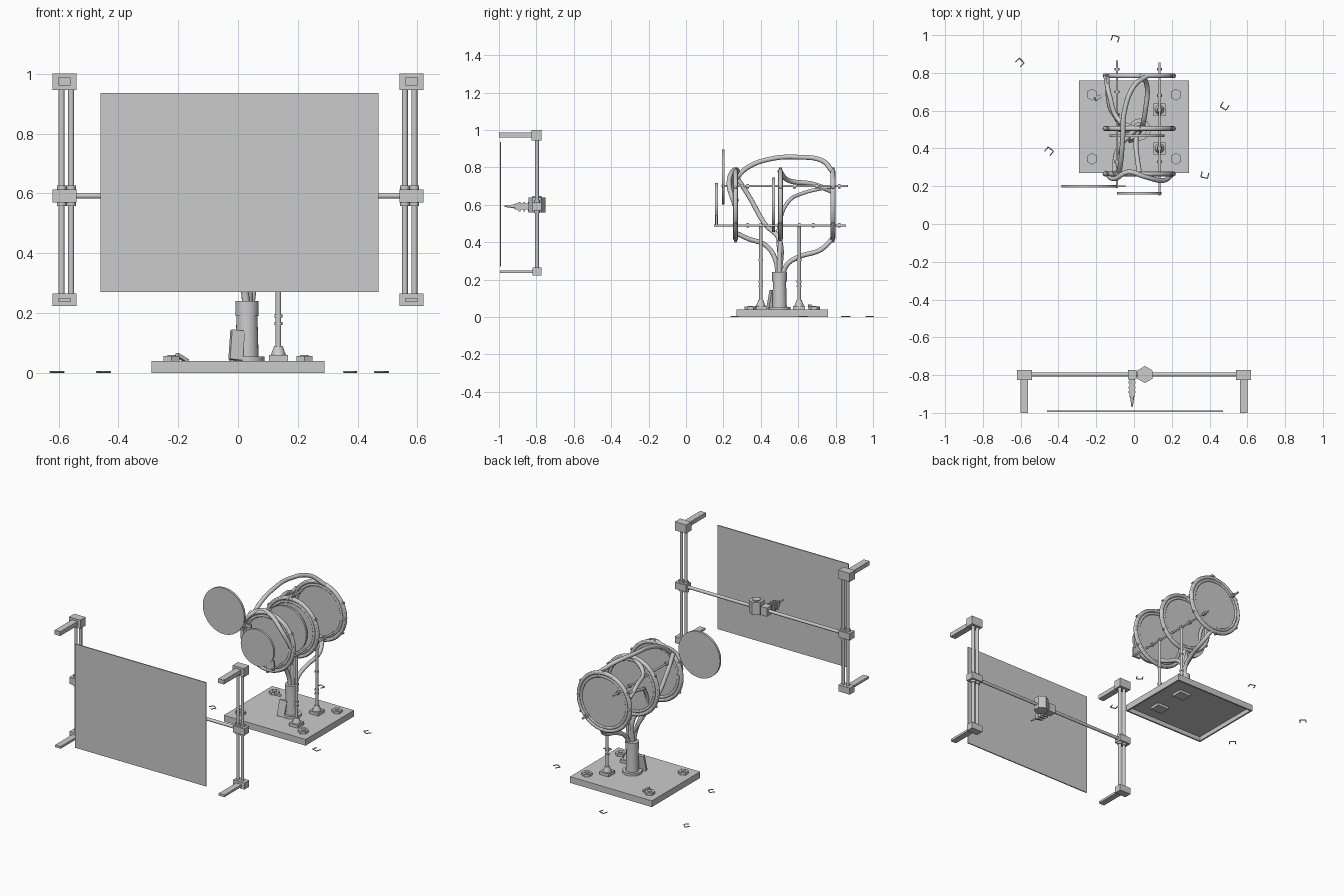
import bpy, math
from mathutils import Vector

if "Cube" in bpy.data.objects:
    bpy.data.objects.remove(bpy.data.objects["Cube"])

def smooth(o):
    bpy.ops.object.select_all(action='DESELECT')
    o.select_set(True)
    bpy.context.view_layer.objects.active = o
    bpy.ops.object.shade_smooth_by_angle()

def box(name, x0, x1, y0, y1, z0, z1, rot=(0, 0, 0)):
    bpy.ops.mesh.primitive_cube_add(size=1, location=((x0+x1)/2, (y0+y1)/2, (z0+z1)/2))
    o = bpy.context.object
    o.name = name
    o.scale = (x1-x0, y1-y0, z1-z0)
    o.rotation_euler = rot
    return o

def rod(name, a, b, r, r2=None, n=24):
    a, b = Vector(a), Vector(b)
    d = b - a
    bpy.ops.mesh.primitive_cone_add(vertices=n, radius1=r, radius2=r if r2 is None else r2,
                                    depth=d.length, location=(a+b)/2)
    o = bpy.context.object
    o.name = name
    o.rotation_euler = d.to_track_quat('Z', 'Y').to_euler()
    if n > 8:
        smooth(o)
    return o

def disc(name, x, y, z, r, t):
    return rod(name, (x, y-t/2, z), (x, y+t/2, z), r, n=48)

def torus(name, x, y, z, R, r):
    bpy.ops.mesh.primitive_torus_add(location=(x, y, z), rotation=(math.pi/2, 0, 0), major_radius=R,
                                     minor_radius=r, major_segments=64, minor_segments=12)
    o = bpy.context.object
    o.name = name
    smooth(o)

def cable(name, pts, r=0.013):
    cu = bpy.data.curves.new(name, 'CURVE')
    cu.dimensions = '3D'
    cu.bevel_depth = r
    cu.bevel_resolution = 3
    cu.use_fill_caps = True
    s = cu.splines.new('BEZIER')
    s.bezier_points.add(len(pts)-1)
    for p, c in zip(s.bezier_points, pts):
        p.co = c
        p.handle_left_type = p.handle_right_type = 'AUTO'
    bpy.context.collection.objects.link(bpy.data.objects.new(name, cu))

# Projection screen
box("screen", -0.46, 0.47, -0.995, -0.988, 0.27, 0.935)

# Gantry columns with end blocks and wall arms
for s in (-1, 1):
    c = s*0.58
    box("top_block", c-.04, c+.04, -.825, -.772, .945, 1.0)
    box("top_arm", c-.02, c+.02, -1, -.82, .96, .987)
    box("bottom_block", c-.04, c+.04, -.82, -.772, .223, .265)
    box("bottom_arm", c-.02, c+.02, -.995, -.81, .236, .25)
    box("slider_block", c-.04, c+.04, -.822, -.772, .57, .613)
    for x in (s*.59, s*.558):
        rod("column_rod", (x, -.797, .25), (x, -.797, .96), .01)
        rod("slider_collar", (x, -.797, .557), (x, -.797, .626), .016)
rod("cross_rod", (-.56, -.797, .592), (.56, -.797, .592), .01)

# Carriage with hexagonal motor and pointed head
box("carriage", -.032, .012, -.822, -.772, .565, .62)
rod("motor", (.058, -.797, .56), (.058, -.797, .64), .045, n=6)
rod("motor_cap", (.058, -.797, .64), (.058, -.797, .647), .025)
box("head_body", -.025, .005, -.915, -.82, .575, .608)
for y in (-.84, -.865, -.89):
    box("head_fin", -.029, .009, y-.005, y+.005, .565, .615)
rod("head_nozzle", (-.01, -.91, .592), (-.01, -.97, .592), .012, .003)

# Hollow base plate with hexagonal nuts
box("base_top", -.29, .29, .27, .76, .028, .04)
for x in (-.29, .28):
    box("base_side", x, x+.01, .27, .76, 0, .03)
for y in (.27, .75):
    box("base_end", -.28, .28, y, y+.01, 0, .03)
for x in (-.222, .222):
    for y in (.345, .685):
        rod("base_nut", (x, y, .04), (x, y, .056), .031, n=6)
        rod("base_bolt", (x, y, .05), (x, y, .06), .014)
box("switch_lever", -.21, -.165, .66, .68, .044, .056, (0, .5, .5))

# Central post
rod("post_flange", (.03, .5, .04), (.03, .5, .055), .058)
rod("post_lower", (.03, .5, .05), (.03, .5, .19), .039, .035)
rod("post_upper", (.03, .5, .19), (.03, .5, .24), .039)
box("post_handle", -.027, .018, .444, .464, .042, .142, (-.15, .12, .3))

# Upright supports with feet and collars
X = .135
for y in (.4, .605):
    box("support_foot", X-.032, X+.032, y-.032, y+.032, .038, .06)
    box("support_nut_below", X-.04, X+.04, y-.035, y+.035, .012, .03)
    rod("support_socket", (X, y, .06), (X, y, .09), .025, .014)
    rod("support_rod", (X, y, .05), (X, y, .49), .009)
    for z in (.16, .185, .3):
        rod("support_collar", (X, y, z), (X, y, z+.01), .013)

# Long rails carrying the lens stages
rod("lower_rail", (X, .15, .49), (X, .855, .49), .006)
rod("upper_rail", (-.09, .19, .7), (-.09, .865, .7), .006)
for y in (.33, .4, .605, .68, .82):
    rod("lower_rail_collar", (X, y-.007, .49), (X, y+.007, .49), .012)
for y in (.33, .58, .7, .82):
    rod("upper_rail_collar", (-.09, y-.007, .7), (-.09, y+.007, .7), .012)

# Swing-in filter discs
disc("front_filter", .027, .163, .6, .117, .014)
box("front_filter_tab", .09, .145, .157, .169, .482, .545)
disc("side_filter", -.238, .2, .75, .147, .014)
box("side_filter_tab", -.12, -.045, .195, .205, .69, .71)

# Lens stages: glass, rim and coiled tube with clips
for y in (.265, .505, .785):
    disc("lens", .028, y, .6, .165, .012)
    torus("lens_rim", .028, y, .6, .162, .011)
    torus("coil_tube", .028, y, .6, .181, .013)
    for k in range(6):
        a = k*math.pi/3 + .5
        u, w = math.cos(a), math.sin(a)
        rod("coil_clip", (.028+.15*u, y, .6+.15*w), (.028+.2*u, y, .6+.2*w), .008, n=8)
disc("middle_inner_lens", .015, .468, .6, .146, .014)

# Cables
cable("cable_front", [(.03, .49, .2), (.02, .48, .3), (.01, .43, .38), (.02, .33, .42), (.03, .265, .45)])
cable("cable_middle", [(.035, .5, .2), (.035, .5, .3), (.03, .505, .42)])
cable("cable_rear", [(.04, .51, .2), (.05, .54, .28), (.06, .6, .32), (.07, .72, .36), (.05, .785, .42)])
cable("cable_diagonal", [(.03, .5, .22), (.01, .5, .41), (-.07, .42, .5), (-.1, .34, .64), (-.1, .27, .75)])
cable("cable_over", [(-.08, .265, .74), (-.07, .33, .8), (-.06, .45, .845), (-.05, .6, .855),
                     (0, .73, .835), (.07, .785, .775)])
cable("cable_link", [(.02, .5, .78), (-.08, .55, .73), (-.13, .68, .71), (-.15, .785, .67)])
cable("coil_loop", [(-.15, .27, .62), (-.1, .24, .73), (-.03, .275, .78), (.06, .25, .78),
                    (.15, .23, .71), (.2, .26, .6)])
cable("rear_side_cable", [(-.14, .79, .7), (-.13, .62, .66), (-.09, .55, .62), (-.08, .5, .5), (.02, .5, .3)], .01)

# Loose U-shaped floor staples
for x, y, a in ((-.1, .98, -.3), (-.605, .855, -.8), (.48, .625, 2.6), (-.45, .385, -.7), (.375, .26, 2.9)):
    cu = [(-.018, -.015), (-.018, .015), (.018, .015), (.018, -.015)]
    ca, sa = math.cos(a), math.sin(a)
    P = [(x+u*ca-v*sa, y+u*sa+v*ca, .003) for u, v in cu]
    for p, q in zip(P, P[1:]):
        rod("floor_staple", p, q, .003, n=8)
